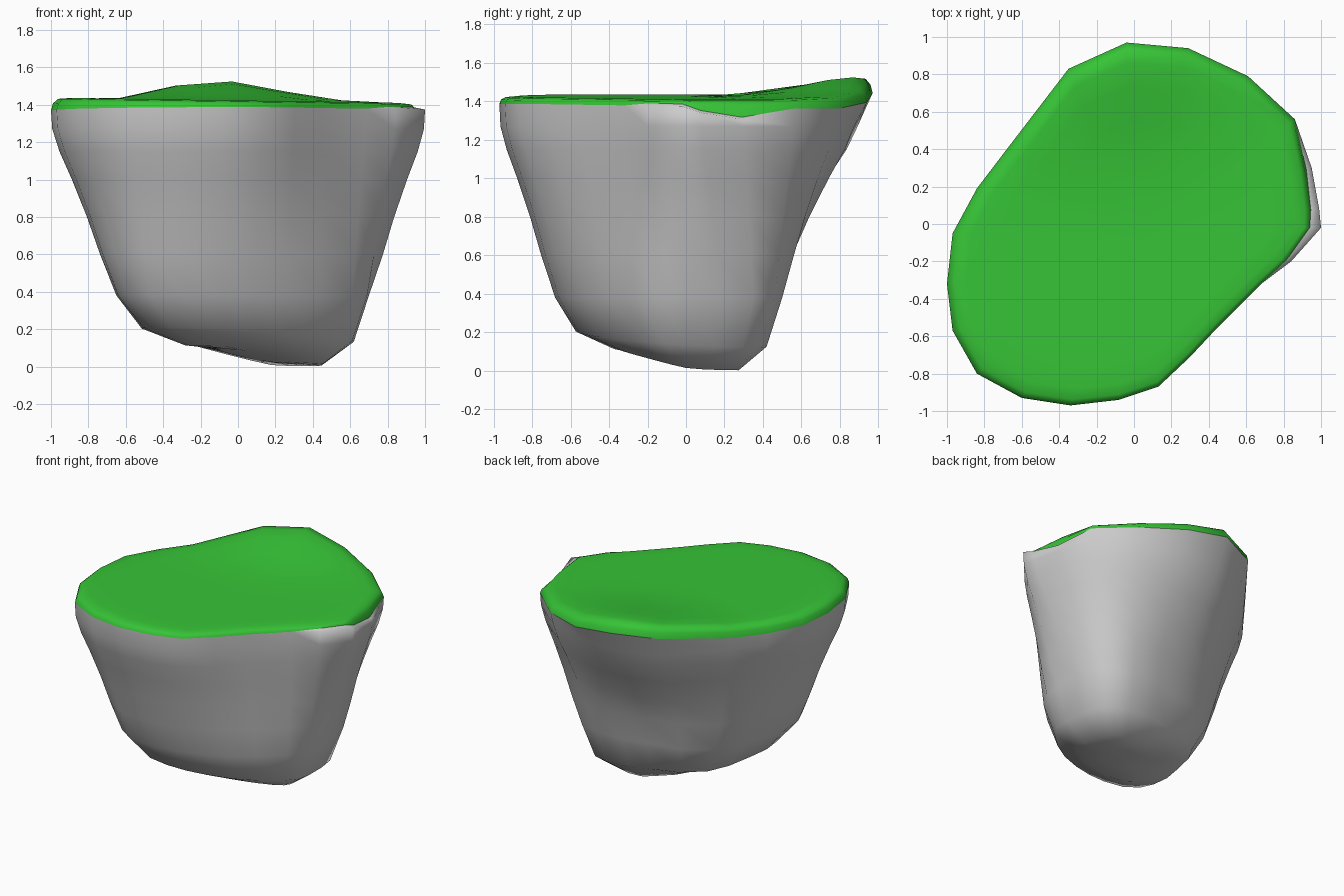
import bpy, bmesh, math

if "Cube" in bpy.data.objects:
    bpy.data.objects.remove(bpy.data.objects["Cube"])

# Plan outline of the top edge, and of the body lower down (z = 0.38), matched point by point
TOP = [(-.04, .97), (.29, .94), (.61, .79), (.86, .56), (.95, .30), (.99, .08), (1, -.02),
       (.84, -.20), (.68, -.32), (.45, -.55), (.30, -.71), (.13, -.87), (-.08, -.94), (-.34, -.97),
       (-.60, -.93), (-.84, -.80), (-.97, -.57), (-1, -.32), (-.97, -.05), (-.84, .19), (-.68, .40), (-.35, .83)]
LOW = [(0, .45), (.20, .50), (.42, .50), (.57, .46), (.66, .35), (.69, .18), (.70, 0),
       (.69, -.13), (.61, -.26), (.45, -.41), (.27, -.53), (.08, -.61), (-.10, -.66), (-.28, -.68),
       (-.47, -.66), (-.59, -.58), (-.64, -.46), (-.65, -.30), (-.61, -.12), (-.55, .10), (-.45, .27), (-.24, .40)]
# Right corner, where bare rock shows past the grass: point -> (inset, height shift)
LIP = {4: (.97, -.05), 5: (.955, -.02), 6: (.94, .012), 7: (.97, .012)}
R2 = math.sqrt(2)


def ground(x, y):
    """Height of the grass: nearly flat with a rise at the back."""
    return 1.423 - .015 * x + .105 * math.exp(-((x + .12) / .45) ** 2 - ((y - .88) / .38) ** 2)


def edge(x, y):
    """Height of the rim, hanging lower on the back left."""
    return ground(x, y) - .055 + .03 * (x - y) / R2


def floor(x, y):
    """Underside: slopes down to the right, with a keel along the long diagonal."""
    d, s = (x + y) / R2, (x - y) / R2
    return min(.11, max(0, .06 - .19 * d)) + .3 * (s - .1) ** 2 + .6 * max(0, d - .38) ** 2


def shrink(ring, k, height, dx=0, dy=0):
    pts = [(.04 + dx + (x - .04) * k, -.07 + dy + (y + .07) * k) for x, y in ring]
    return [(x, y, height(x, y)) for x, y in pts]


def blend(t, z):
    """Body ring between LOW (0) and TOP (1); the back left overhangs, so it lags."""
    ring = []
    for (a, b), (c, d) in zip(LOW, TOP):
        lag = .13 * min(1, max(0, d - .3) / .5) * min(1, max(0, (d - c) / R2 / .4))
        u = t - (lag if t else 0)
        ring.append((a + (c - a) * u, b + (d - b) * u, z))
    return ring


def loft(name, rings, centre, color=None):
    """Skin a stack of rings and close the first one with a centre point."""
    bm = bmesh.new()
    rows = [[bm.verts.new(p) for p in r] for r in rings]
    n = len(TOP)
    hub = bm.verts.new(centre)
    for i in range(n):
        j = (i + 1) % n
        bm.faces.new((hub, rows[0][i], rows[0][j]))
        for a, b in zip(rows, rows[1:]):
            bm.faces.new((a[i], b[i], b[j], a[j]))
    bmesh.ops.remove_doubles(bm, verts=bm.verts, dist=.0005)
    bmesh.ops.recalc_face_normals(bm, faces=bm.faces)
    # open shells: make sure the cap faces away from the middle of the model
    if sum(f.normal.z for f in hub.link_faces) * (centre[2] - .7) < 0:
        bmesh.ops.reverse_faces(bm, faces=bm.faces)
    me = bpy.data.meshes.new(name)
    bm.to_mesh(me)
    bm.free()
    for p in me.polygons:
        p.use_smooth = True
    ob = bpy.data.objects.new(name, me)
    bpy.context.collection.objects.link(ob)
    if color:
        mat = bpy.data.materials.new(name)
        mat.diffuse_color = color
        mat.use_nodes = True
        mat.node_tree.nodes["Principled BSDF"].inputs["Base Color"].default_value = mat.diffuse_color
        me.materials.append(mat)


# Rim of the rock and the edge of the grass (the same except at the right corner)
rim, grass_rim = [], []
for i, (x, y) in enumerate(TOP):
    k, dz = LIP.get(i, (1, 0))
    z = edge(x, y)
    rim.append((x, y, z + min(0, dz - .012 if i in LIP else 0)))
    grass_rim.append((x * k, y * k, z + dz))

# Rock body: sloping underside, tapered sides, bare lip
rock = [shrink(LOW, .25, floor, .04, .02), shrink(LOW, .55, floor, .05, .03),
        shrink(LOW, .84, lambda x, y: .165 - .05 * (x + y), .025, .01)]
rock += [blend(t, z) for z, t in ((.38, 0), (.6, .25), (.8, .45), (1.0, .68), (1.15, .87), (1.27, .98))]
loft("rock_body", rock + [rim, grass_rim], (.08, -.05, floor(.08, -.05)))

# Grass cover with a rounded edge
plan = [p[:2] for p in grass_rim]
grass = [shrink(plan, k, ground) for k in (.2, .4, .6, .78, .9)]
grass.append(shrink(plan, .965, lambda x, y: ground(x, y) - .006))
grass.append([(x + (.04 - x) * .01, y + (-.07 - y) * .01, ground(x, y) * .55 + z * .45)
              for x, y, z in grass_rim])
loft("grass_top", grass + [grass_rim], (.04, -.07, ground(.04, -.07)), (.037, .55, .037, 1))
